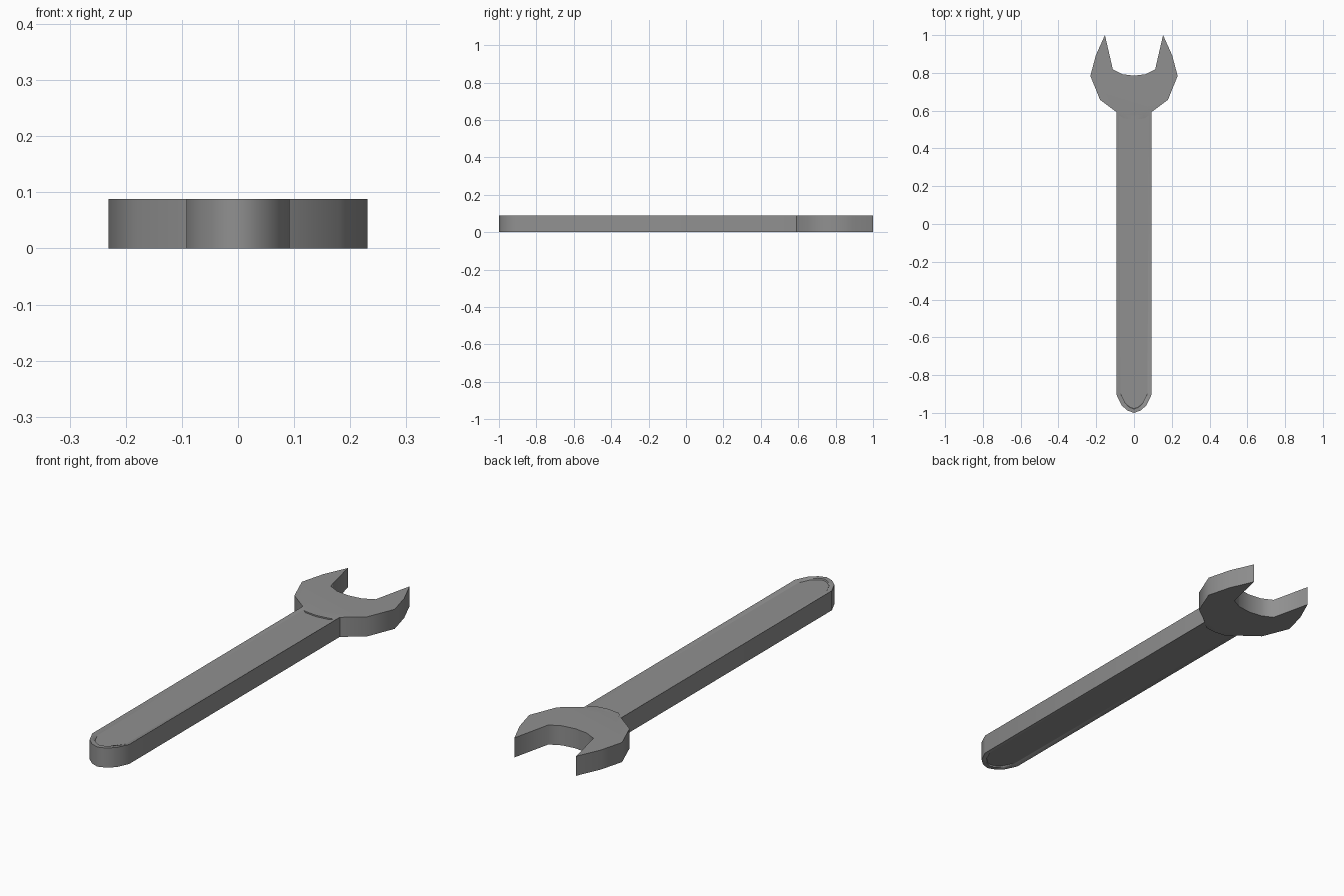
import bpy, bmesh

if "Cube" in bpy.data.objects:
    bpy.data.objects.remove(bpy.data.objects["Cube"])

THICK = 0.088
PANEL_DEPTH = 0.006


def mirrored(left):
    """Left-half points, ending on x = 0, followed by their mirror."""
    return left + [(-x, y) for x, y in reversed(left) if abs(x) > 1e-6]


# Half outlines of the handle tip, the handle/head seam, and the jaw
tip = mirrored([(-0.092, -0.905), (-0.066, -0.96), (-0.034, -0.988), (0, -1.0)])
seam = mirrored([(-0.092, 0.592), (-0.05, 0.578), (0, 0.572)])
mouth = mirrored([(-0.112, 0.818), (-0.062, 0.793), (0, 0.785)])
jaw = [(-0.18, 0.658), (-0.231, 0.784), (-0.202, 0.893), (-0.154, 1.0)]

bm = bmesh.new()


def verts(points):
    return [bm.verts.new((x, y, 0)) for x, y in points]


seam_v = verts(seam)
handle = bm.faces.new(verts(tip) + seam_v[::-1])
jaw_r = verts([(-x, y) for x, y in jaw])
mouth_v = verts(mouth)
jaw_l = verts(jaw)
head = bm.faces.new(seam_v + jaw_r + mouth_v[::-1] + jaw_l[::-1])

# Thickness
ext = bmesh.ops.extrude_face_region(bm, geom=[handle, head], use_keep_orig=True)
for v in ext["geom"]:
    if isinstance(v, bmesh.types.BMVert):
        v.co.z = THICK
bmesh.ops.recalc_face_normals(bm, faces=bm.faces[:])

# Shallow panel on both sides of the handle, walls at the two ends only
caps = [f for f in bm.faces
        if abs(f.normal.z) > 0.9 and min(v.co.y for v in f.verts) < -0.9]
for f in caps:
    sign = 1 if f.normal.z > 0 else -1
    bmesh.ops.inset_individual(bm, faces=[f], thickness=0.02)
    corners = [v for v in f.verts if abs(v.co.x) > 0.065]
    bmesh.ops.inset_individual(bm, faces=[f], thickness=0.002, depth=-PANEL_DEPTH)
    for v in corners:
        v.co.z -= sign * PANEL_DEPTH
    for v in f.verts:  # upright wall at the head
        if v.co.y > 0.5:
            v.co.y += 0.002

mesh = bpy.data.meshes.new("wrench")
bm.to_mesh(mesh)
bm.free()
wrench = bpy.data.objects.new("wrench", mesh)
bpy.context.collection.objects.link(wrench)

# Dark steel
steel = bpy.data.materials.new("steel")
steel.diffuse_color = (0.28, 0.28, 0.28, 1)
steel.use_nodes = True
steel.node_tree.nodes["Principled BSDF"].inputs["Base Color"].default_value = steel.diffuse_color
mesh.materials.append(steel)

# Smooth rounded sides, sharp rims
bpy.context.view_layer.objects.active = wrench
wrench.select_set(True)
bpy.ops.object.shade_smooth_by_angle(angle=0.895)
